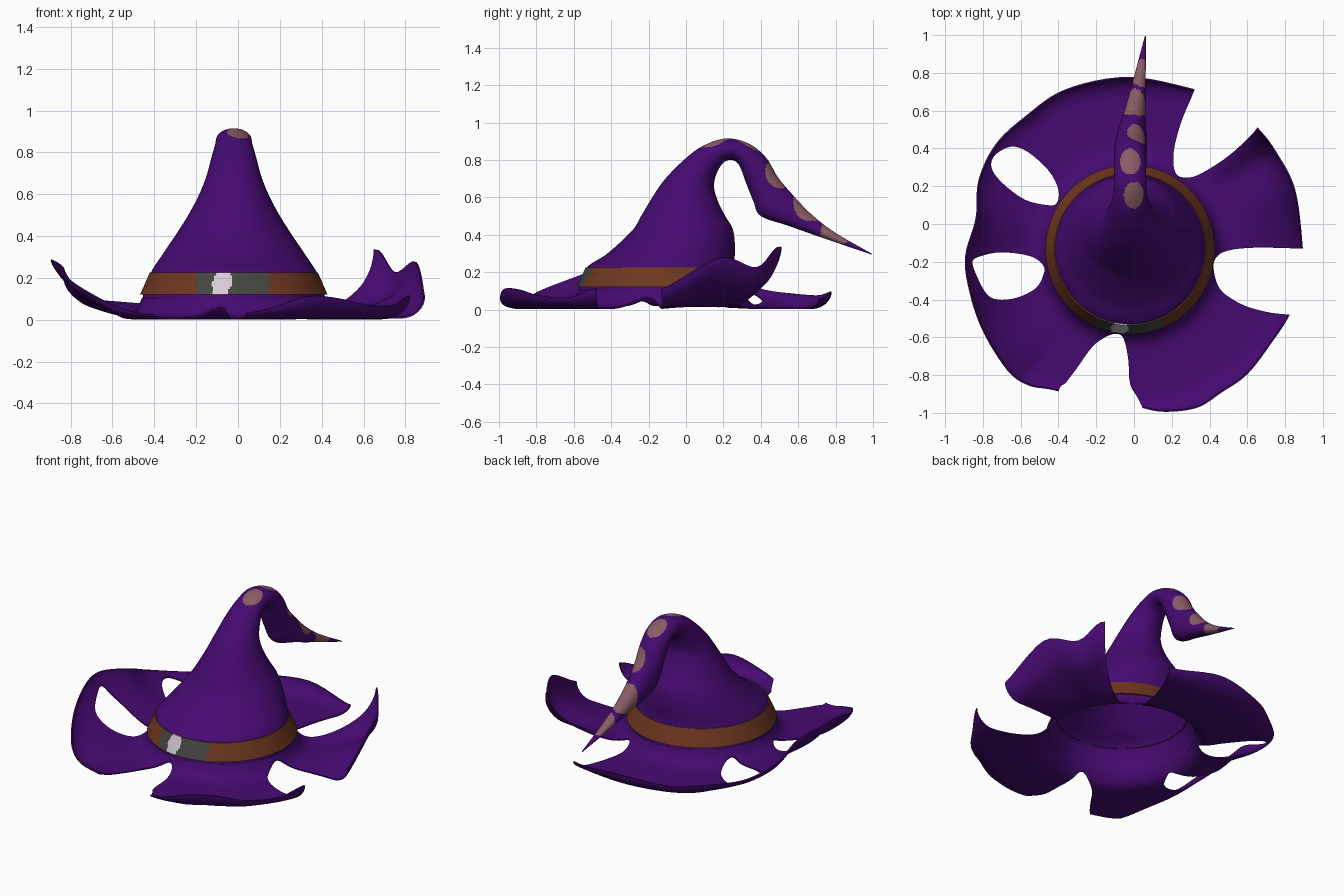
import bpy, bmesh, math
from mathutils import Vector

if "Cube" in bpy.data.objects:
    bpy.data.objects.remove(bpy.data.objects["Cube"])

CX, CY = -0.02, -0.135          # centre of crown opening
R0 = 0.436                      # radius where the brim starts


def material(name, rgb):
    m = bpy.data.materials.new(name)
    m.diffuse_color = (*rgb, 1)
    m.use_nodes = True
    m.node_tree.nodes["Principled BSDF"].inputs["Base Color"].default_value = m.diffuse_color
    return m


PURPLE = material("purple felt", (0.06, 0.003, 0.165))
PATCH = material("dusty patch", (0.25, 0.11, 0.13))
BROWN = material("brown leather", (0.16, 0.038, 0.014))
GREY = material("dark grey", (0.06, 0.06, 0.052))
PALE = material("pale buckle", (0.68, 0.6, 0.68))


def spline(pts, n, closed=False):
    """Catmull-Rom through tuples, n steps per span."""
    v = [Vector(p) for p in pts]
    m, out = len(v), []
    get = (lambda i: v[i % m]) if closed else (lambda i: v[max(0, min(m - 1, i))])
    for i in range(m if closed else m - 1):
        a, b, c, d = get(i - 1), get(i), get(i + 1), get(i + 2)
        for k in range(n):
            t = k / n
            out.append(0.5 * (2 * b + (c - a) * t + (2 * a - 5 * b + 4 * c - d) * t * t
                              + (3 * b - a - 3 * c + d) * t ** 3))
    if not closed:
        out.append(v[-1].copy())
    return out


def mesh_object(name, bm, mats):
    bmesh.ops.recalc_face_normals(bm, faces=bm.faces)
    me = bpy.data.meshes.new(name)
    bm.to_mesh(me)
    bm.free()
    for m in mats:
        me.materials.append(m)
    ob = bpy.data.objects.new(name, me)
    bpy.context.collection.objects.link(ob)
    return ob


def skin(rings):
    """Quads between successive closed rings of points."""
    bm = bmesh.new()
    vs = [[bm.verts.new(p) for p in r] for r in rings]
    n = len(vs[0])
    for a, b in zip(vs, vs[1:]):
        for i in range(n):
            k = (i + 1) % n
            bm.faces.new((a[i], a[k], b[k], b[i]))
    return bm, vs


def smooth(ob, angle=40):
    bpy.ops.object.select_all(action='DESELECT')
    ob.select_set(True)
    bpy.context.view_layer.objects.active = ob
    bpy.ops.object.shade_smooth_by_angle(angle=math.radians(angle))


# --- crown and drooping tip: front/top (y,z), back/under (y,z), half width, centre x
stations = [
    (-.571, .10, .301, .10, .436, -.02), (-.565, .13, .295, .13, .43, -.02),
    (-.53, .225, .262, .235, .394, -.02), (-.42, .30, .262, .34, .335, -.02),
    (-.29, .42, .25, .43, .265, -.02), (-.24, .50, .21, .50, .218, -.02),
    (-.18, .60, .17, .58, .17, -.02), (-.11, .70, .15, .66, .133, -.02),
    (0, .81, .165, .73, .108, -.02), (.10, .88, .20, .785, .09, -.02),
    (.22, .915, .245, .80, .085, -.02), (.34, .885, .285, .77, .085, -.02),
    (.43, .81, .32, .68, .085, -.02), (.49, .71, .36, .58, .083, -.018),
    (.56, .625, .40, .50, .075, -.01), (.67, .51, .55, .447, .053, .008),
    (.80, .41, .74, .38, .032, .03), (.995, .298, .99, .295, .003, .06)]
SEG = 120
rings = []
for fy, fz, by, bz, rx, x in spline(stations, 14):
    rings.append([(x + rx * math.cos(a), (fy + by) / 2 - (by - fy) / 2 * math.sin(a),
                   (fz + bz) / 2 + (fz - bz) / 2 * math.sin(a))
                  for a in (2 * math.pi * i / SEG for i in range(SEG))])
bm, vs = skin(rings)
bm.faces.new(vs[-1])
# worn patches along the top of the bend and tip
patches = ((0, .15, .90, .075), (-.02, .335, .885, .077), (.02, .485, .72, .08),
           (0, .64, .53, .098), (.04, .80, .41, .085))
for f in bm.faces:
    c = f.calc_center_median()
    for x, y, z, r in patches:
        if math.hypot((c.x - x) * 1.4, c.y - y, c.z - z) < r:
            f.material_index = 1
smooth(mesh_object("crown", bm, [PURPLE, PATCH]), 50)

# --- hat band with grey front section and pale buckle
NB = 300
profile = [(.437, .12)] + [(.448 - .046 * k / 8, .12 + .105 * k / 8) for k in range(9)] + [(.39, .225)]
bm, _ = skin([[(CX + r * math.cos(a), CY + r * math.sin(a), z)
               for a in (2 * math.pi * i / NB for i in range(NB))] for r, z in profile])
for f in bm.faces:
    c = f.calc_center_median()
    if c.y < CY and -.2 < c.x < .15:
        f.material_index = 1
        if abs(c.x + .078 - .15 * (c.z - .17)) < .048 - .25 * abs(c.z - .175):
            f.material_index = 2
smooth(mesh_object("hat_band", bm, [BROWN, GREY, PALE]), 30)

# --- brim: rim outline with edge height, skinned to the crown root with a curled lip
rim = [(.32, .71, .06), (-.03, .775, .10), (-.36, .71, .08), (-.57, .57, .09), (-.73, .42, .11),
       (-.82, .23, .17), (-.835, .03, .25), (-.89, -.17, .29), (-.87, -.35, .27),
       (-.80, -.56, .19), (-.67, -.77, .11), (-.56, -.85, .06), (-.43, -.875, .03),
       (-.2, -.93, .03), (0, -.96, .03), (.15, -.99, .06), (.33, -.97, .115),
       (.46, -.89, .11), (.60, -.79, .08), (.73, -.62, .07), (.82, -.48, .12),
       (.89, -.3, .11), (.89, -.13, .115), (.85, .18, .28), (.75, .38, .23),
       (.65, .51, .34), (.5, .65, .15)]
outline = spline(rim, 6, True)
N = 24
rings = []
for k in range(N + 1):
    t = (1 - math.cos(math.pi * k / N)) / 2
    ring = []
    for p in outline:
        dx, dy = p.x - CX, p.y - CY
        R = math.hypot(dx, dy)
        r = R0 + (R - R0) * t
        q = max(0, 1 - (R - r) / .11)
        curl = .1 - .06 * max(0, min(1, (-.4 - p.x) / .3))
        lip = max(0, min(curl, p.z - .01))
        z = (.006 + .095 * math.exp(-(r - R0) / .035) + (p.z - .01 - lip) * t * t
             + lip * (1 - math.sqrt(max(0, 1 - q * q))))
        ring.append((CX + dx / R * r, CY + dy / R * r, z))
    rings.append(ring)
bm, _ = skin(rings)
brim = mesh_object("brim", bm, [PURPLE])
sol = brim.modifiers.new("thickness", 'SOLIDIFY')
sol.thickness, sol.offset = .008, 0

# --- torn notches and holes cut from the brim
front_notch = [(-.43, -1.15), (-.40, -.89), (-.36, -.84), (-.30, -.76), (-.22, -.65), (-.14, -.593),
               (-.08, -.583), (-.05, -.62), (-.03, -.72), (-.02, -.85), (.03, -.94), (.12, -1.15)]
right_notch = [(1.05, -.5), (.82, -.48), (.70, -.465), (.57, -.425), (.46, -.35), (.423, -.25),
               (.433, -.18), (.50, -.14), (.65, -.125), (.89, -.13), (1.05, -.13)]
back_notch = [(.37, .87), (.32, .71), (.25, .54), (.21, .38), (.22, .27), (.28, .245),
              (.36, .27), (.50, .36), (.62, .47), (.66, .52), (.80, .70)]
left_hole_back = [(-.755, .30), (-.735, .365), (-.65, .41), (-.56, .38), (-.45, .28),
                  (-.40, .18), (-.41, .11), (-.46, .10), (-.58, .13), (-.70, .22)]
left_hole_front = [(-.855, -.20), (-.81, -.17), (-.70, -.15), (-.55, -.17), (-.48, -.22),
                   (-.48, -.27), (-.52, -.34), (-.62, -.39), (-.72, -.40), (-.78, -.37), (-.83, -.28)]
cutters = []
for i, poly in enumerate((front_notch, right_notch, back_notch, left_hole_back, left_hole_front)):
    pts = spline(poly, 4, i > 2)
    bm, vs = skin([[(p.x, p.y, z) for p in pts] for z in (-.3, .7)])
    bm.faces.new(vs[0])
    bm.faces.new(vs[1])
    cut = mesh_object("tear_cutter_%d" % i, bm, [PURPLE])
    cut.hide_render = True
    cutters.append(cut)
    mod = brim.modifiers.new("tear", 'BOOLEAN')
    mod.operation, mod.solver, mod.object = 'DIFFERENCE', 'EXACT', cut

# bake the cuts and drop the cutters
dg = bpy.context.evaluated_depsgraph_get()
baked = bpy.data.meshes.new_from_object(brim.evaluated_get(dg))
brim.modifiers.clear()
brim.data = baked
for cut in cutters:
    bpy.data.objects.remove(cut)
smooth(brim, 40)
